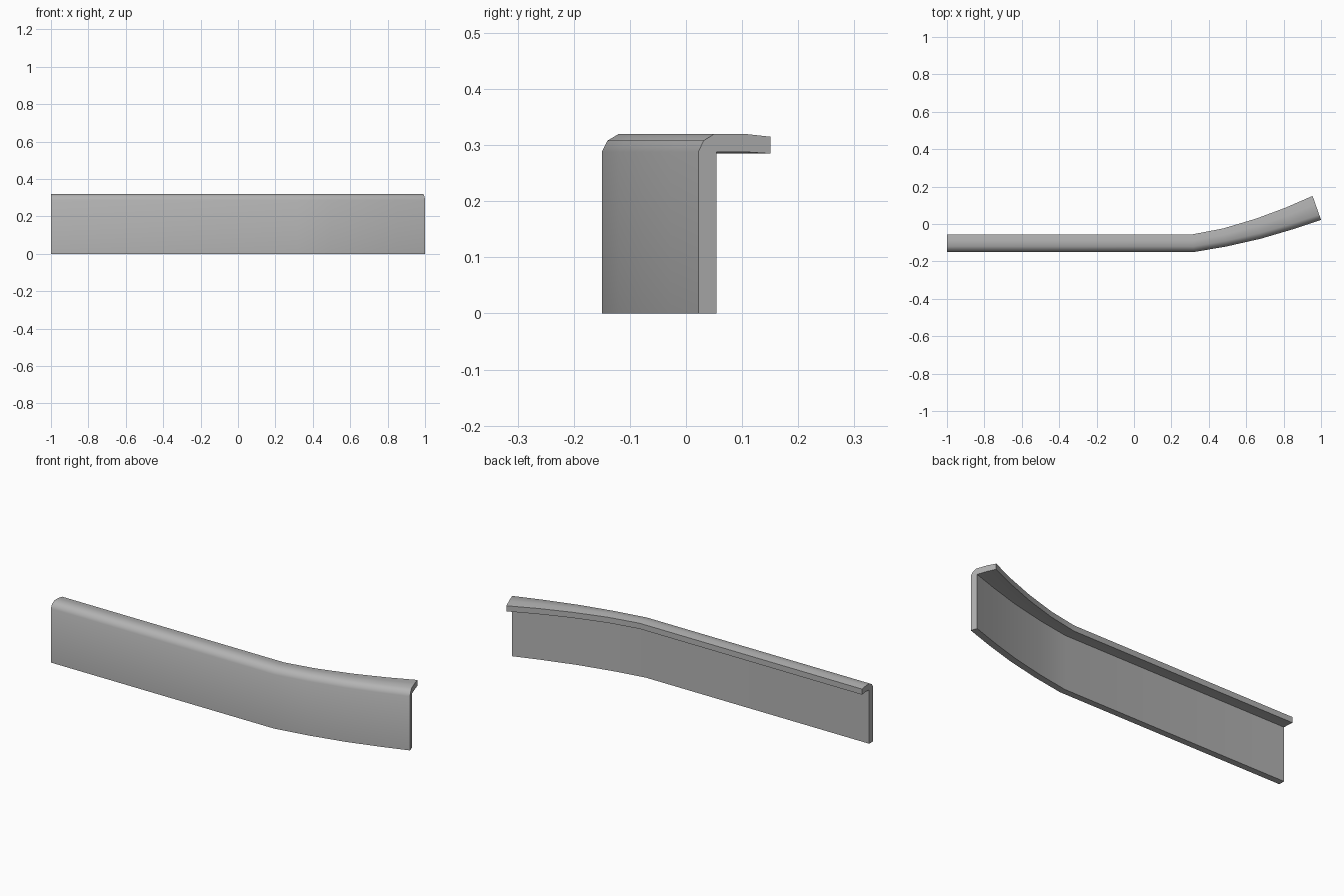
import bpy, bmesh
from math import sin, cos, radians

if "Cube" in bpy.data.objects:
    bpy.data.objects.remove(bpy.data.objects["Cube"], do_unlink=True)

WALL = 0.034      # wall thickness
TOP = 0.32        # overall height

# Stations along the outer face: x, y, turn in degrees, lip depth
STATIONS = [
    (-1.0, -0.15, 0, 0.095),
    (0.32, -0.15, 4, 0.095),
    (0.495, -0.12, 10, 0.098),
    (0.68, -0.078, 15, 0.11),
    (0.85, -0.028, 18, 0.122),
    (1.0, 0.022, 19.4, 0.136),
]


def section(depth):
    """Upright wall with a rounded top edge and a lip drooping to the back."""
    bend = depth * 0.65
    return [
        (0, 0), (0, 0.288), (0.01, 0.308), (0.03, TOP),
        (bend, TOP), (depth, 0.315), (depth, 0.285),
        (bend, 0.288), (WALL, 0.288), (WALL, 0),
    ]


# Sweep the section along the stations
bm = bmesh.new()
rings = []
for x, y, turn, depth in STATIONS:
    a = radians(turn)
    rings.append([bm.verts.new((x - u * sin(a), y + u * cos(a), z))
                  for u, z in section(depth)])

for near, far in zip(rings, rings[1:]):
    n = len(near)
    for i in range(n):
        j = (i + 1) % n
        bm.faces.new((near[i], near[j], far[j], far[i]))

# End caps
bm.faces.new(rings[0])
bm.faces.new(rings[-1])
bmesh.ops.recalc_face_normals(bm, faces=bm.faces)

mesh = bpy.data.meshes.new("curved_trim_panel")
bm.to_mesh(mesh)
bm.free()
panel = bpy.data.objects.new("curved_trim_panel", mesh)
bpy.context.collection.objects.link(panel)

# Plain grey finish
grey = bpy.data.materials.new("light_grey")
grey.use_nodes = True
colour = (0.45, 0.45, 0.45, 1)
grey.diffuse_color = colour
grey.node_tree.nodes["Principled BSDF"].inputs["Base Color"].default_value = colour
mesh.materials.append(grey)

# Smooth the bends, keep the hard edges
bpy.ops.object.select_all(action="DESELECT")
panel.select_set(True)
bpy.context.view_layer.objects.active = panel
bpy.ops.object.shade_smooth_by_angle(angle=radians(40))
